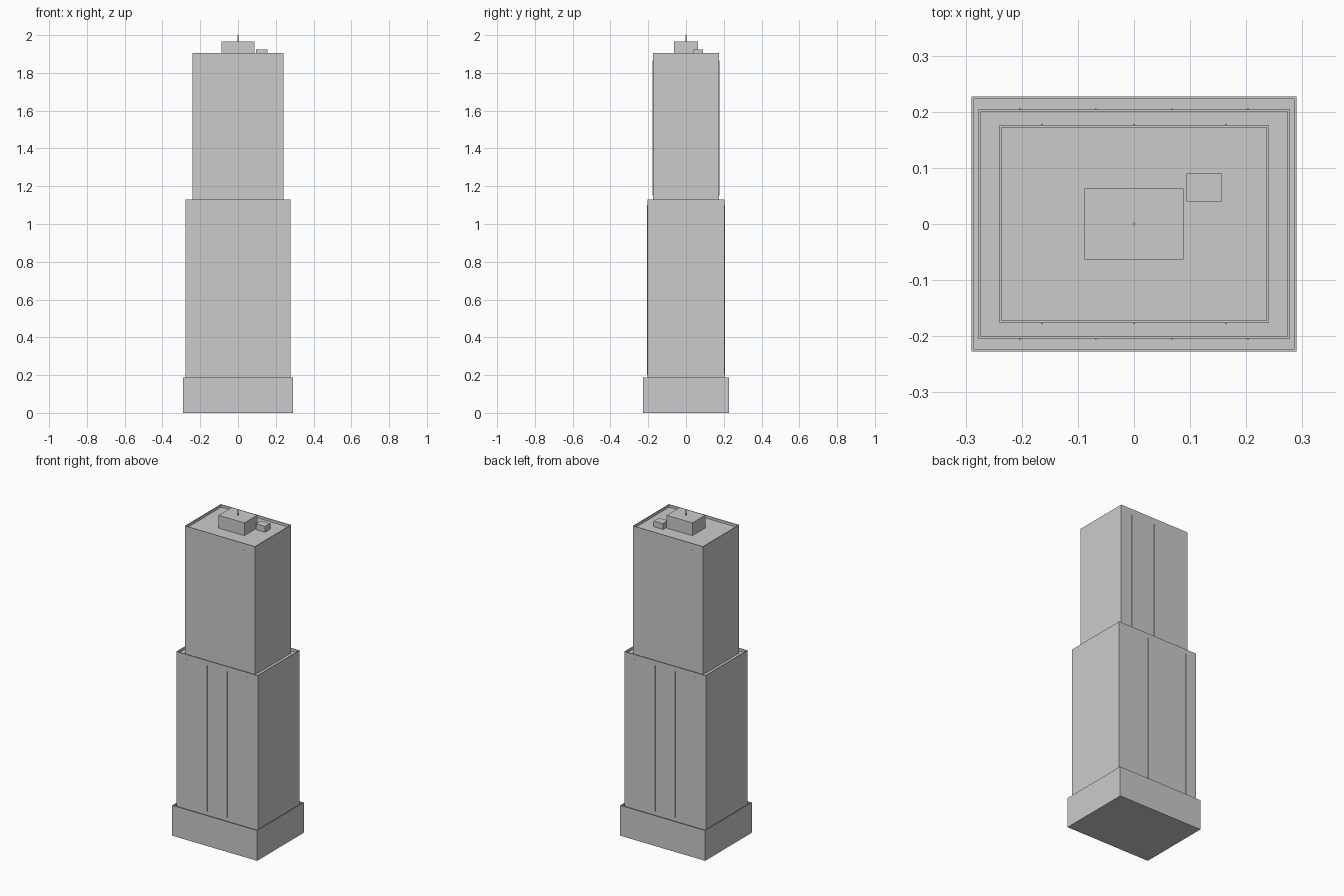
import bpy, bmesh

if "Cube" in bpy.data.objects:
    bpy.data.objects.remove(bpy.data.objects["Cube"])


def box(name, x0, x1, y0, y1, z0, z1, wall=0, depth=0):
    """Axis-aligned box; wall and depth sink the roof behind a parapet."""
    bm = bmesh.new()
    bmesh.ops.create_cube(bm, size=1)
    for v in bm.verts:
        v.co.x = x1 if v.co.x > 0 else x0
        v.co.y = y1 if v.co.y > 0 else y0
        v.co.z = z1 if v.co.z > 0 else z0
    if wall:
        bm.normal_update()
        top = max(bm.faces, key=lambda f: f.calc_center_median().z)
        bmesh.ops.inset_region(bm, faces=[top], thickness=wall)
        roof = bmesh.ops.extrude_discrete_faces(bm, faces=[top])["faces"][0]
        for v in roof.verts:
            v.co.z -= depth
    bmesh.ops.recalc_face_normals(bm, faces=bm.faces)
    mesh = bpy.data.meshes.new(name)
    bm.to_mesh(mesh)
    bm.free()
    obj = bpy.data.objects.new(name, mesh)
    bpy.context.collection.objects.link(obj)
    return obj


# Stacked tiers, each with a parapet around its roof
PARAPET = 0.016
box("podium", -0.29, 0.29, -0.227, 0.227, 0, 0.187, 0.006, PARAPET)
box("lower_tower", -0.278, 0.278, -0.204, 0.204, 0.171, 1.13, 0.006, PARAPET)
box("upper_tower", -0.24, 0.24, -0.176, 0.176, 1.114, 1.904, 0.006, PARAPET)

# Rooftop plant boxes
roof = 1.904 - PARAPET
box("plant_room", -0.088, 0.088, -0.063, 0.063, roof, 1.967)
box("vent_unit", 0.094, 0.157, 0.04, 0.09, roof, 1.924)

# Slim vertical ribs on the front and back faces
R = 0.0016
for tier, xs, wall_y, z0, z1 in (
    ("lower", (-0.203, -0.068, 0.068, 0.203), 0.204, 0.2, 1.10),
    ("upper", (-0.164, 0, 0.164), 0.176, 1.15, 1.865),
):
    for side, s in (("front", -1), ("back", 1)):
        for i, x in enumerate(xs):
            y = s * (wall_y + 0.0005)
            box(f"{tier}_{side}_rib_{i + 1}", x - R, x + R, y - R, y + R, z0, z1)

# Antenna
bpy.ops.mesh.primitive_cylinder_add(vertices=8, radius=0.0025, depth=0.04,
                                    location=(0, 0, 1.98))
bpy.context.object.name = "antenna"
